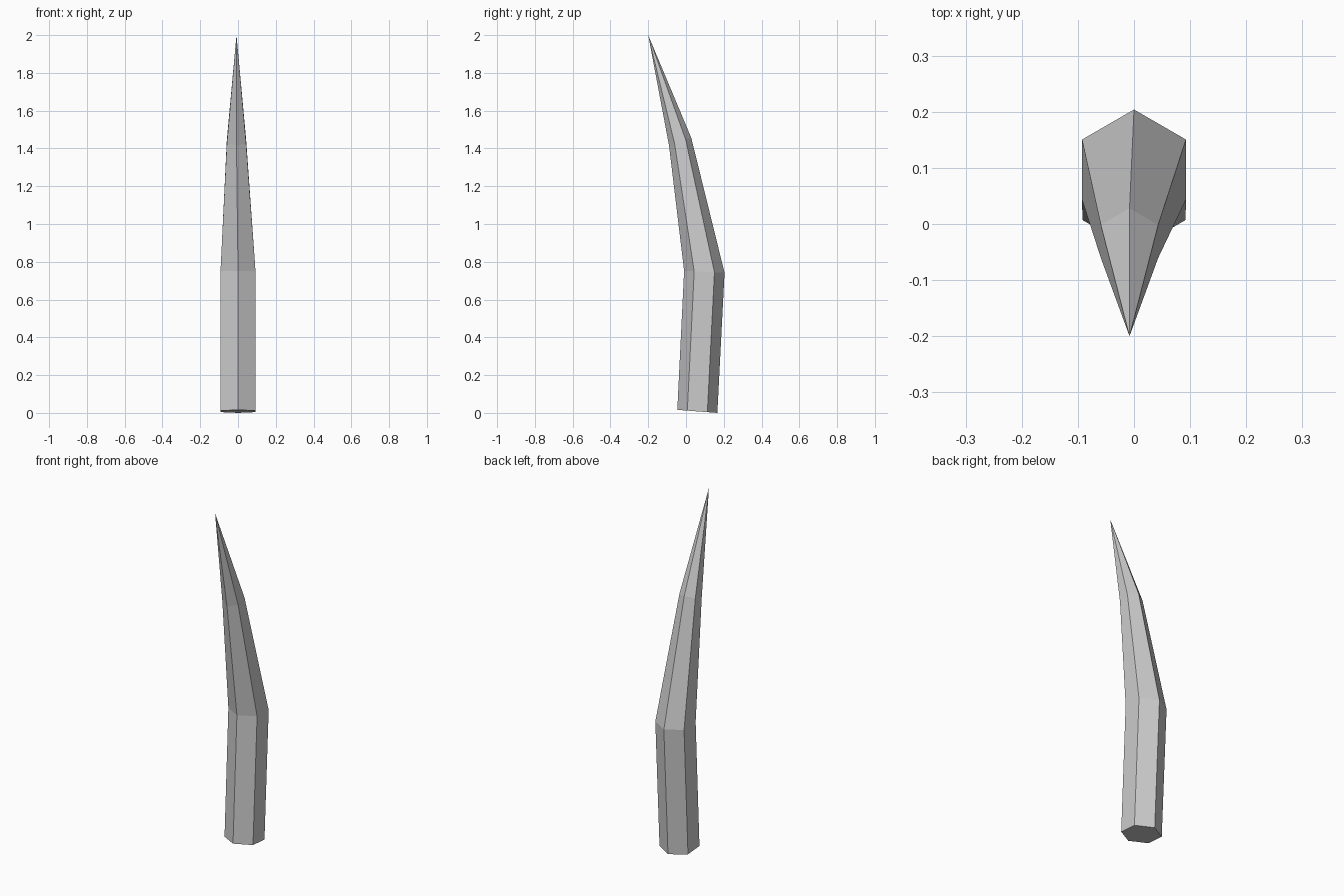
import bpy, bmesh
from math import sin, cos, tau

if "Cube" in bpy.data.objects:
    bpy.data.objects.remove(bpy.data.objects["Cube"])

SIDES = 6
# ring sections from base upward: centre x, y, z, radius, z rise from centre to back corner
SECTIONS = [
    (0.0, 0.06, 0.008, 0.106, -0.008),
    (0.0, 0.097, 0.747, 0.107, -0.005),
    (-0.008, -0.031, 1.436, 0.059, 0.02),
]
TIP = (-0.008, -0.2, 2.0)

bm = bmesh.new()


def ring(x, y, z, r, rise):
    # corners point along +y and -y
    angles = [tau * i / SIDES for i in range(SIDES)]
    return [bm.verts.new((x - r * sin(a), y + r * cos(a), z + rise * cos(a))) for a in angles]


# bent six-sided shaft
rings = [ring(*s) for s in SECTIONS]
tip = bm.verts.new(TIP)
for i in range(SIDES):
    j = (i + 1) % SIDES
    for low, high in zip(rings, rings[1:]):
        bm.faces.new((low[i], low[j], high[j], high[i]))
    # pointed end
    bm.faces.new((rings[-1][i], rings[-1][j], tip))
# base cap
bm.faces.new(rings[0][::-1])
bmesh.ops.recalc_face_normals(bm, faces=bm.faces[:])

mesh = bpy.data.meshes.new("curved_spike")
bm.to_mesh(mesh)
bm.free()
spike = bpy.data.objects.new("curved_spike", mesh)
bpy.context.collection.objects.link(spike)
